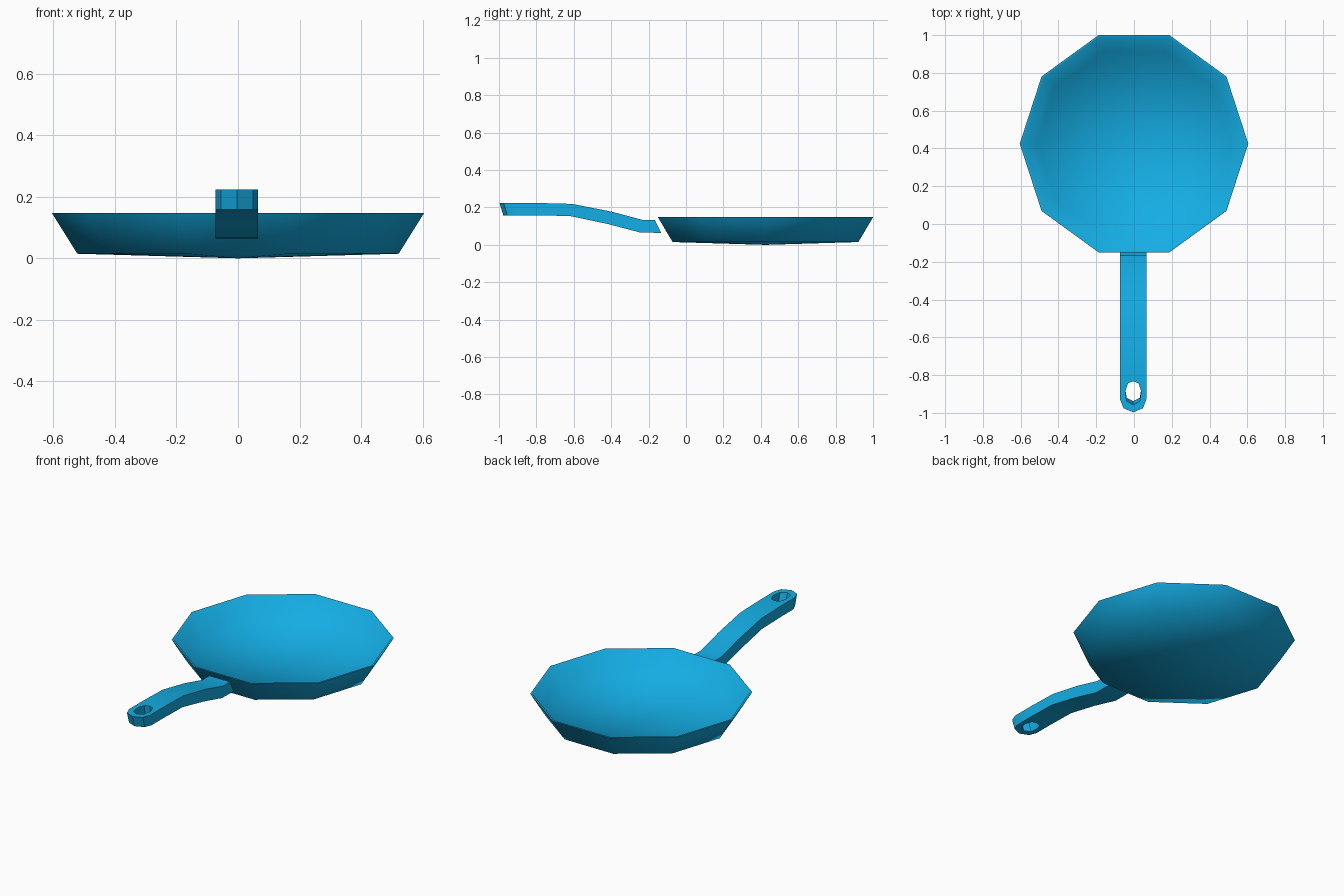
import bpy, bmesh, math

cube = bpy.data.objects.get("Cube")
if cube:
    bpy.data.objects.remove(cube)

# Single blue enamel colour
blue = bpy.data.materials.new("bright_blue")
blue.use_nodes = True
colour = (0.007, 0.42, 0.78, 1)
blue.diffuse_color = colour
blue.node_tree.nodes["Principled BSDF"].inputs["Base Color"].default_value = colour


def finish(bm, name, angle):
    """Turn a bmesh into a named object, smooth below the given edge angle."""
    bmesh.ops.recalc_face_normals(bm, faces=bm.faces)
    mesh = bpy.data.meshes.new(name)
    bm.to_mesh(mesh)
    bm.free()
    obj = bpy.data.objects.new(name, mesh)
    bpy.context.collection.objects.link(obj)
    mesh.materials.append(blue)
    bpy.ops.object.select_all(action='DESELECT')
    obj.select_set(True)
    bpy.context.view_layer.objects.active = obj
    bpy.ops.object.shade_smooth_by_angle(angle=math.radians(angle))
    return obj


# Pan bowl: ten-sided lathe, from the underside centre over the rim to the floor centre
SIDES = 10
CENTRE_Y = 0.425
bm = bmesh.new()
rings = []
for r, z in [(0.522, 0.015), (0.605, 0.148), (0.593, 0.148), (0.513, 0.025)]:
    rings.append([bm.verts.new((r * math.cos(math.tau * i / SIDES),
                                CENTRE_Y + r * math.sin(math.tau * i / SIDES), z))
                  for i in range(SIDES)])
under = bm.verts.new((0, CENTRE_Y, 0))
floor = bm.verts.new((0, CENTRE_Y, 0.012))
for i in range(SIDES):
    j = (i + 1) % SIDES
    for a, b in zip(rings, rings[1:]):
        bm.faces.new((a[i], a[j], b[j], b[i]))
    bm.faces.new((under, rings[0][j], rings[0][i]))
    bm.faces.new((floor, rings[-1][i], rings[-1][j]))
pan = finish(bm, "pan_bowl", 65)
# Keep the rim crisp on both sides
sharp = pan.data.attributes.get("sharp_edge") or pan.data.attributes.new("sharp_edge", 'BOOLEAN', 'EDGE')
for e in pan.data.edges:
    if all(pan.data.vertices[v].co.z > 0.14 for v in e.vertices):
        sharp.data[e.index].value = True

# Handle: bent bar ending in a rounded tip with a hanging hole
HALF = 0.069
SHIFT = -0.004
bm = bmesh.new()


def pair(x, top, bottom):
    """Matching top and bottom vertices, each given as (y, z)."""
    return [bm.verts.new((x + SHIFT, y, z)) for y, z in (top, bottom)]


def mirrored(half):
    """Complete a half outline that starts and ends on the centre line."""
    return half + [(-x, y) for x, y in half[-2:0:-1]]


def tip_pair(x, y):
    return pair(x, (y, 0.224), (y + 0.02 * min(1, max(0, (-0.8 - y) / 0.15)), 0.158))


def slab(a, b, c, d):
    """Top and bottom quads over four vertex pairs."""
    for k in (0, 1):
        bm.faces.new([p[k] for p in (a, b, c, d)])


def wall(a, b):
    bm.faces.new((a[0], b[0], b[1], a[1]))


# Tip: ring of quads between the outline and the hole
outer = [tip_pair(x, y) for x, y in mirrored(
    [(0, -0.8), (HALF, -0.8), (HALF, -0.93), (0.052, -0.975), (0, -0.997)])]
hole = [tip_pair(x, y) for x, y in mirrored(
    [(0, -0.833), (0.028, -0.843), (0.042, -0.885), (0.035, -0.938), (0, -0.958)])]
for i in range(8):
    j = (i + 1) % 8
    slab(outer[i], outer[j], hole[j], hole[i])
    wall(hole[i], hole[j])
    if i not in (0, 7):
        wall(outer[i], outer[j])

# Bar: cross-sections from the tip towards the bowl, the last cut parallel to its wall
row = [outer[7], outer[0], outer[1]]
for top, bottom in [((-0.61, 0.219), (-0.62, 0.154)),
                    ((-0.4, 0.178), (-0.42, 0.112)),
                    ((-0.235, 0.134), (-0.245, 0.066)),
                    ((-0.168, 0.134), (-0.133, 0.064))]:
    new = [pair(x, top, bottom) for x in (-HALF, 0, HALF)]
    for k in (0, 1):
        slab(row[k], row[k + 1], new[k + 1], new[k])
    wall(row[0], new[0])
    wall(row[2], new[2])
    row = new
wall(row[0], row[1])
wall(row[1], row[2])
finish(bm, "handle", 30)
